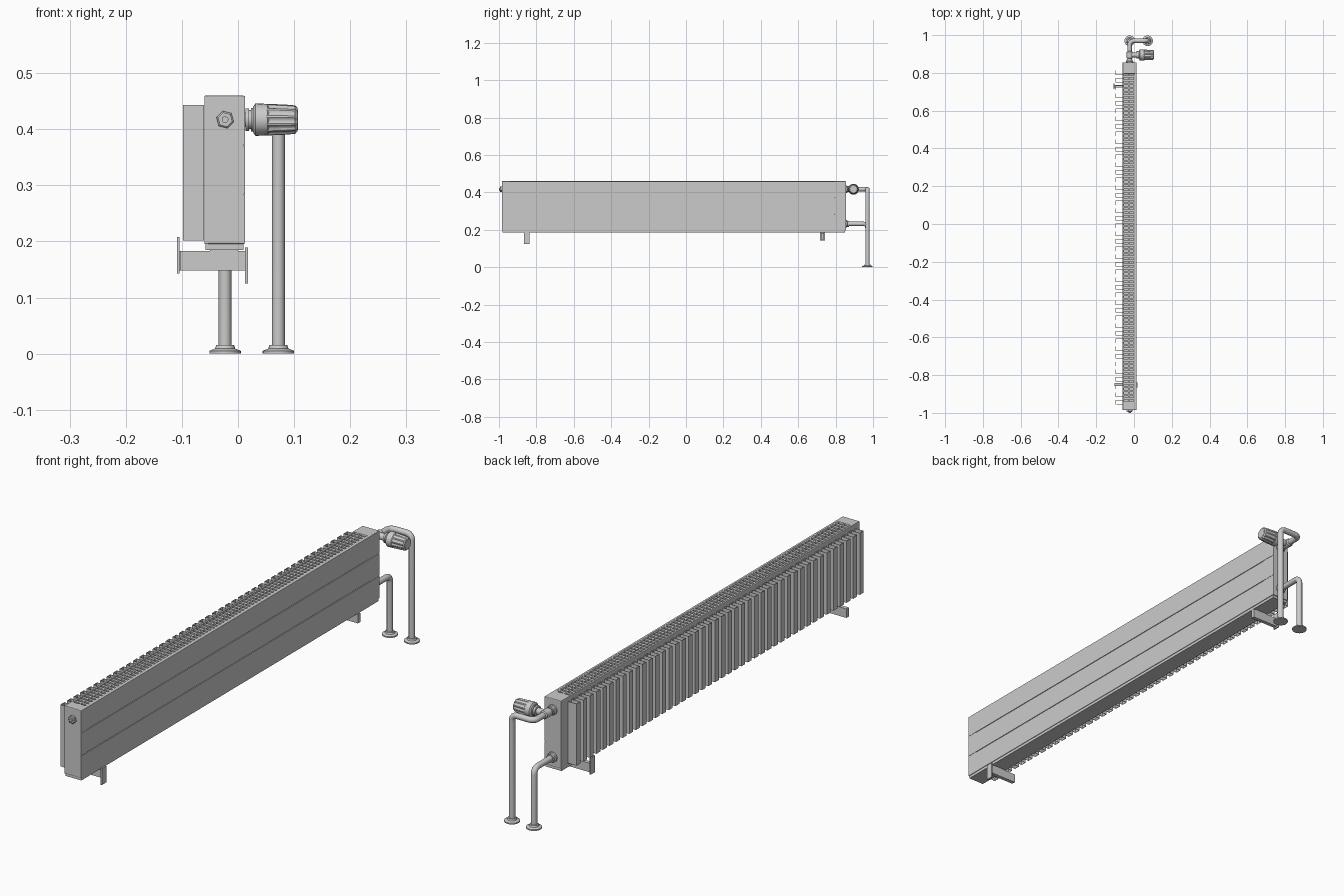
import bpy, bmesh, math
from mathutils import Vector

cube = bpy.data.objects.get("Cube")
if cube:
    bpy.data.objects.remove(cube, do_unlink=True)

grey = bpy.data.materials.new("light_grey_enamel")
grey.use_nodes = True
grey.diffuse_color = (0.6, 0.6, 0.6, 1)
for node in grey.node_tree.nodes:
    if node.type == "BSDF_PRINCIPLED":
        node.inputs["Base Color"].default_value = (0.6, 0.6, 0.6, 1)

X, Y, Z = Vector((1, 0, 0)), Vector((0, 1, 0)), Vector((0, 0, 1))


def add(name, data):
    obj = bpy.data.objects.new(name, data)
    bpy.context.collection.objects.link(obj)
    data.materials.append(grey)
    return obj


def activate(obj):
    bpy.ops.object.select_all(action="DESELECT")
    obj.select_set(True)
    bpy.context.view_layer.objects.active = obj


def from_bmesh(name, bm, smooth=False):
    bmesh.ops.recalc_face_normals(bm, faces=bm.faces)
    mesh = bpy.data.meshes.new(name)
    bm.to_mesh(mesh)
    bm.free()
    obj = add(name, mesh)
    if smooth:
        activate(obj)
        bpy.ops.object.shade_smooth_by_angle(angle=math.radians(35))
    return obj


def add_box(bm, x, y, z):
    """Box between (low, high) pairs on each axis."""
    verts = bmesh.ops.create_cube(bm, size=1)["verts"]
    for v in verts:
        v.co = Vector([(a + b) / 2 + c * (b - a) for (a, b), c in zip((x, y, z), v.co)])


def box(name, x, y, z, bevel=0):
    bm = bmesh.new()
    add_box(bm, x, y, z)
    obj = from_bmesh(name, bm)
    if bevel:
        mod = obj.modifiers.new("edge", "BEVEL")
        mod.width, mod.segments = bevel, 2
    return obj


def lathe(name, origin, axis, profile, sides=24, ridge=1.0):
    """Turn (distance, radius) pairs around an axis; ridge shrinks every other pair of points."""
    u = axis.orthogonal().normalized()
    w = axis.cross(u)
    bm = bmesh.new()
    rings = []
    for d, r in profile:
        ring = []
        for i in range(sides):
            a = math.tau * i / sides
            k = r * (ridge if i % 4 > 1 else 1)
            ring.append(bm.verts.new(Vector(origin) + axis * d + (u * math.cos(a) + w * math.sin(a)) * k))
        rings.append(ring)
    for low, high in zip(rings, rings[1:]):
        for i in range(sides):
            j = (i + 1) % sides
            bm.faces.new((low[i], low[j], high[j], high[i]))
    bm.faces.new(rings[0])
    bm.faces.new(rings[-1])
    return from_bmesh(name, bm, smooth=sides > 8 and ridge == 1)


def pipe(name, corners, radius, bend):
    """Round pipe through right-angled corners with rounded elbows."""
    pts = [Vector(c) for c in corners]
    path = [pts[0]]
    for before, p, after in zip(pts, pts[1:], pts[2:]):
        a, b = (before - p).normalized(), (after - p).normalized()
        for i in range(7):
            t = math.pi / 2 * i / 6
            path.append(p + bend * (a + b - b * math.cos(t) - a * math.sin(t)))
    path.append(pts[-1])
    curve = bpy.data.curves.new(name, "CURVE")
    curve.dimensions = "3D"
    curve.bevel_depth, curve.bevel_resolution = radius, 4
    curve.use_fill_caps = True
    spline = curve.splines.new("POLY")
    spline.points.add(len(path) - 1)
    for point, co in zip(spline.points, path):
        point.co = (*co, 1)
    obj = add(name, curve)
    activate(obj)
    bpy.ops.object.convert(target="MESH")
    bpy.ops.object.shade_smooth_by_angle(angle=math.radians(40))


FRONT, BACK = -0.985, 0.855
BOTTOM, TOP = 0.185, 0.46
MID = -0.023

# Casing: rear panel, backing, end blocks and base
box("rear_panel", (-0.06, -0.052), (FRONT, BACK), (BOTTOM + 0.01, TOP), 0.002)
box("side_panel_backing", (-0.002, 0.008), (FRONT + 0.002, BACK - 0.002), (BOTTOM + 0.01, TOP - 0.002))
box("base_tray", (-0.058, 0.010), (FRONT + 0.004, BACK - 0.004), (BOTTOM, BOTTOM + 0.014))
box("inner_core", (-0.052, -0.002), (FRONT + 0.03, BACK - 0.03), (BOTTOM + 0.01, TOP - 0.03))
box("front_end_block", (-0.06, 0.0115), (FRONT, FRONT + 0.045), (BOTTOM + 0.01, TOP), 0.003)
box("back_end_block", (-0.06, 0.0115), (BACK - 0.06, BACK), (BOTTOM + 0.01, TOP), 0.003)

# Three long planks on the smooth side
plank = (TOP - BOTTOM - 0.01) / 3
for i in range(3):
    z = BOTTOM + 0.01 + i * plank
    box(f"side_plank_{i + 1}", (0.004, 0.0125), (FRONT, BACK), (z + 0.001, z + plank - 0.001), 0.001)

# Top grille: cross slats and a long centre rail
bm = bmesh.new()
y = FRONT + 0.055
while y < BACK - 0.07:
    add_box(bm, (-0.053, -0.001), (y, y + 0.011), (TOP - 0.032, TOP - 0.003))
    y += 0.0203
add_box(bm, (MID - 0.006, MID), (FRONT + 0.04, BACK - 0.05), (TOP - 0.032, TOP - 0.002))
from_bmesh("top_grille", bm)

# Folded convector sheet on the rear panel
PITCH, FINS = 0.0406, 44
outline = []
for i in range(FINS):
    y = -0.955 + i * PITCH
    outline += [(-0.061, y), (-0.097, y), (-0.097, y + 0.022), (-0.061, y + 0.022)]
bm = bmesh.new()
low = [bm.verts.new((x, y, 0.202)) for x, y in outline]
high = [bm.verts.new((x, y, 0.443)) for x, y in outline]
for i in range(len(outline) - 1):
    bm.faces.new((low[i], low[i + 1], high[i + 1], high[i]))
fins = from_bmesh("convector_fins", bm)
sheet = fins.modifiers.new("sheet", "SOLIDIFY")
sheet.thickness, sheet.offset = 0.002, 0

# Support brackets: bar with a foot plate, at opposite sides
BAR = (0.148, 0.183)
box("front_bracket_bar", (-0.103, 0.013), (-0.857, -0.842), BAR)
box("front_bracket_plate", (0.0125, 0.018), (-0.866, -0.838), (0.125, 0.189))
box("back_bracket_bar", (-0.105, 0.012), (0.722, 0.737), BAR)
box("back_bracket_plate", (-0.109, -0.104), (0.716, 0.744), (0.143, 0.208))
for label, y in (("front", -0.8495), ("back", 0.7295)):
    box(label + "_bracket_riser", (-0.05, 0.0), (y - 0.007, y + 0.007), (0.18, 0.19))

# Bleed plug on the front end
lathe("bleed_plug", (MID, FRONT + 0.002, 0.417), -Y, [(0, 0.016), (0.009, 0.016), (0.011, 0.013)], 6)
lathe("bleed_screw", (MID, FRONT, 0.417), -Y, [(0, 0.006), (0.015, 0.006)], 16)

# Pipes, union nuts and floor collars
VALVE_Y, PIPE_Y, PIPE_X = 0.895, 0.97, 0.072
pipe("supply_pipe", [(MID, BACK, 0.417), (MID, PIPE_Y, 0.417), (PIPE_X, PIPE_Y, 0.417),
                     (PIPE_X, PIPE_Y, 0)], 0.0115, 0.022)
pipe("return_pipe", [(MID, BACK, 0.232), (MID, PIPE_Y, 0.232), (MID, PIPE_Y, 0)], 0.0115, 0.022)
for label, z in (("supply", 0.417), ("return", 0.232)):
    lathe(label + "_union", (MID, BACK - 0.002, z), Y, [(0, 0.02), (0.008, 0.02), (0.010, 0.016), (0.018, 0.016)])
for label, x in (("supply", PIPE_X), ("return", MID)):
    lathe(label + "_floor_collar", (x, PIPE_Y, 0), Z,
          [(0, 0.028), (0.005, 0.028), (0.009, 0.018), (0.015, 0.016)])

# Thermostatic valve with ribbed knob
origin = (MID, VALVE_Y, 0.417)
lathe("valve_body", (MID, VALVE_Y - 0.02, 0.417), Y, [(0, 0.012), (0.004, 0.016), (0.036, 0.016), (0.04, 0.012)])
lathe("valve_neck", origin, X, [(0, 0.013), (0.036, 0.013), (0.036, 0.02), (0.043, 0.02),
                                (0.043, 0.017), (0.046, 0.017), (0.046, 0.021), (0.056, 0.021)])
lathe("knob_collar", origin, X, [(0.050, 0.023), (0.054, 0.029), (0.076, 0.028), (0.078, 0.026)])
lathe("knob_grip", origin, X, [(0.074, 0.0285), (0.108, 0.027), (0.125, 0.0255), (0.129, 0.021)], 48, 0.92)
lathe("knob_cap", origin, X, [(0.12, 0.019), (0.13, 0.018)])
